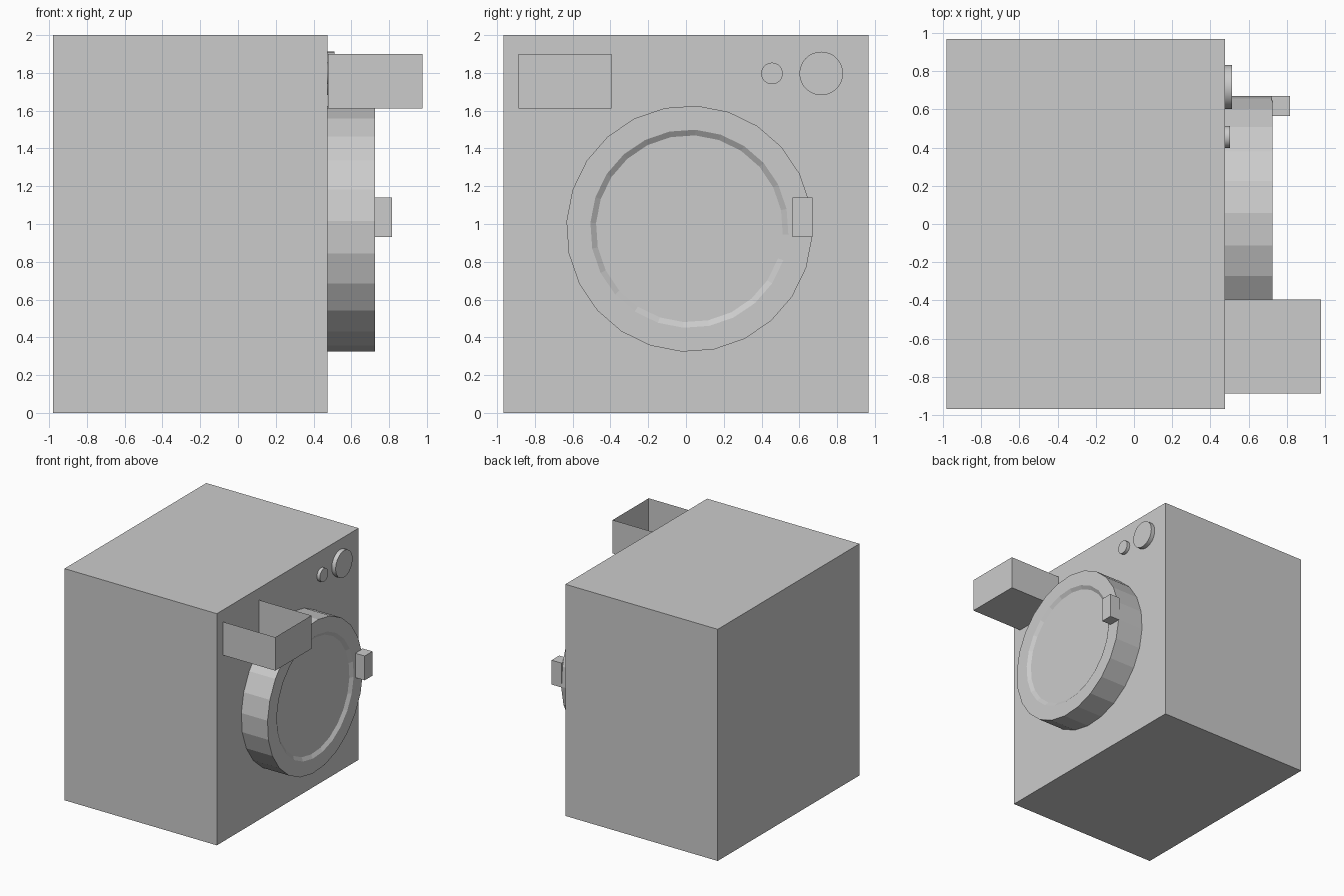
import bpy
import bmesh
import math
from mathutils import Matrix, Vector

default = bpy.data.objects.get("Cube")
if default:
    bpy.data.objects.remove(default, do_unlink=True)

# Single painted finish
grey = bpy.data.materials.new("light grey")
grey.use_nodes = True
colour = (0.6, 0.6, 0.6, 1)
grey.diffuse_color = colour
grey.node_tree.nodes["Principled BSDF"].inputs["Base Color"].default_value = colour


def finish(name, bm):
    mesh = bpy.data.meshes.new(name)
    bmesh.ops.recalc_face_normals(bm, faces=bm.faces)
    bm.to_mesh(mesh)
    bm.free()
    mesh.materials.append(grey)
    obj = bpy.data.objects.new(name, mesh)
    bpy.context.collection.objects.link(obj)
    return obj


def box(name, low, high, open_top=False):
    low, high = Vector(low), Vector(high)
    bm = bmesh.new()
    bmesh.ops.create_cube(bm, size=1, matrix=Matrix.LocRotScale((low + high) / 2, None, high - low))
    if open_top:
        bm.normal_update()
        lids = [f for f in bm.faces if f.normal.z > 0.9]
        bmesh.ops.delete(bm, geom=lids, context="FACES")
    return finish(name, bm)


def lathe(name, y, z, profile, sides, turn=0.0):
    """Spin (x, radius) points around an axis along x and cap the front."""
    bm = bmesh.new()
    rings = []
    for x, r in profile:
        angles = [turn + math.tau * i / sides for i in range(sides)]
        rings.append([bm.verts.new((x, y + r * math.cos(a), z + r * math.sin(a))) for a in angles])
    for a, b in zip(rings, rings[1:]):
        for i in range(sides):
            j = (i + 1) % sides
            bm.faces.new((a[i], a[j], b[j], b[i]))
    bm.faces.new(rings[0])
    bm.faces.new(rings[-1])
    return finish(name, bm)


# Cabinet
front = 0.475
box("cabinet", (-0.98, -0.967, 0), (front, 0.967, 2))

# Round door with a bevelled recess around its window
lathe("door", 0.018, 0.975,
      [(front, 0.652), (0.725, 0.652), (0.725, 0.525), (0.705, 0.495)],
      24, math.radians(-3.5))
box("door_handle", (0.72, 0.565, 0.93), (0.815, 0.67, 1.14))

# Pulled-out drawer, open at the top
box("detergent_drawer", (front + 0.002, -0.887, 1.612), (0.977, -0.395, 1.9), open_top=True)

# Control knobs
for name, y, radius, tip in (("large_knob", 0.716, 0.115, 0.512), ("small_knob", 0.455, 0.057, 0.503)):
    knob = lathe(name, y, 1.797, [(front, radius), (tip, radius)], 48)
    bpy.ops.object.select_all(action="DESELECT")
    knob.select_set(True)
    bpy.context.view_layer.objects.active = knob
    bpy.ops.object.shade_smooth_by_angle(angle=math.radians(30))
